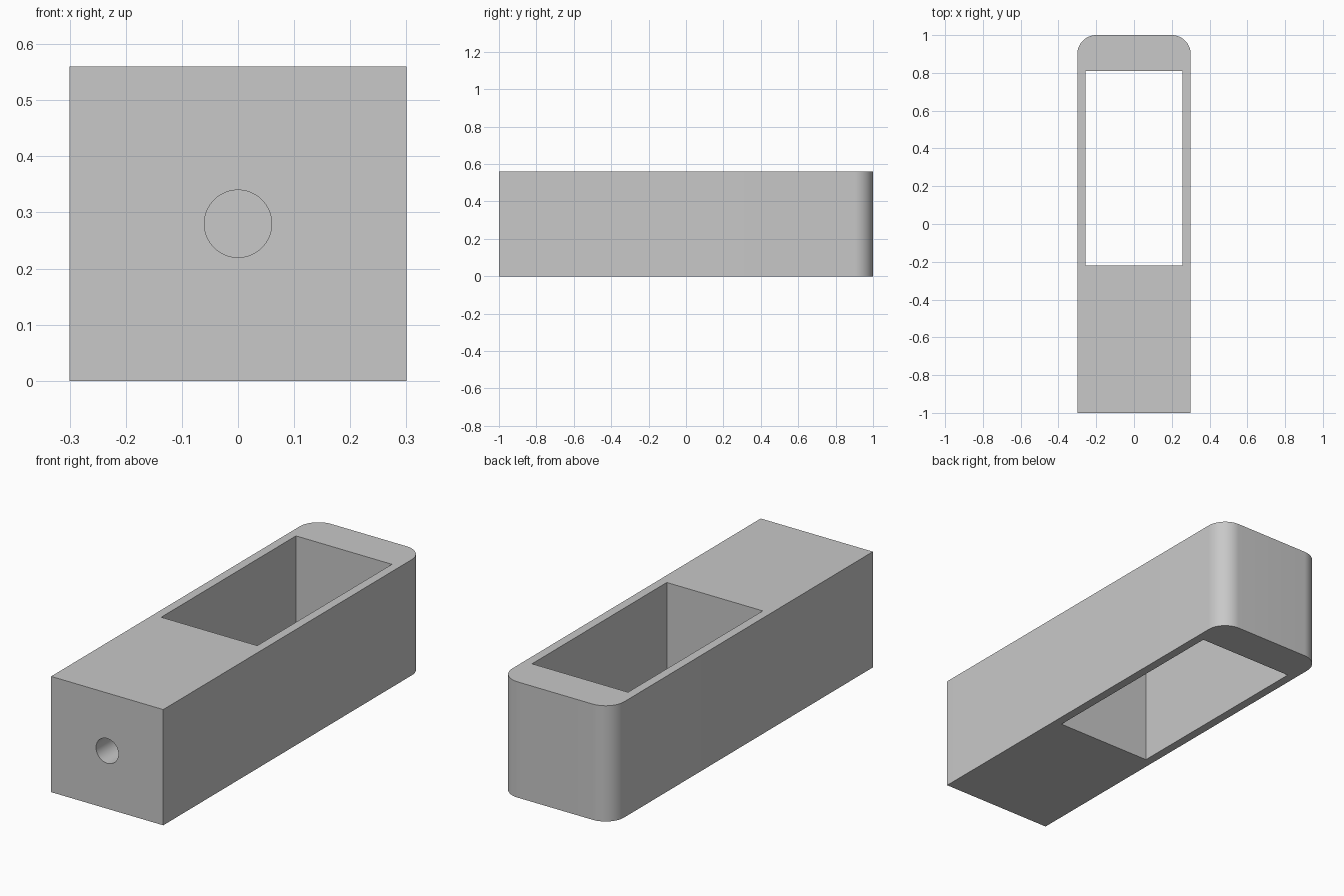
import bpy
import bmesh
from math import radians
from mathutils import Matrix, Vector

default = bpy.data.objects.get("Cube")
if default:
    bpy.data.objects.remove(default, do_unlink=True)

WIDTH, LENGTH, HEIGHT = 0.6, 2.0, 0.56

grey = bpy.data.materials.new("plain grey")
grey.use_nodes = True
colour = (0.58, 0.58, 0.58, 1)
grey.diffuse_color = colour
grey.node_tree.nodes["Principled BSDF"].inputs["Base Color"].default_value = colour


def make_object(name, bm):
    mesh = bpy.data.meshes.new(name)
    bm.to_mesh(mesh)
    bm.free()
    mesh.materials.append(grey)
    obj = bpy.data.objects.new(name, mesh)
    bpy.context.collection.objects.link(obj)
    return obj


def box(low, high):
    low, high = Vector(low), Vector(high)
    bm = bmesh.new()
    matrix = Matrix.Translation((low + high) / 2) @ Matrix.Diagonal((*(high - low), 1))
    bmesh.ops.create_cube(bm, size=1, matrix=matrix)
    return bm


# Block with its two upright rear edges rounded
bm = box((-WIDTH / 2, -LENGTH / 2, 0), (WIDTH / 2, LENGTH / 2, HEIGHT))
rear_edges = [e for e in bm.edges if all(v.co.y > 0 for v in e.verts)
              and abs(e.verts[0].co.z - e.verts[1].co.z) > 0.1]
bmesh.ops.bevel(bm, geom=rear_edges, offset=0.1, segments=16, profile=0.5, affect="EDGES")
body = make_object("housing_body", bm)

# Rectangular opening through the full height
opening = make_object("opening_cutter", box((-0.257, -0.22, -0.1), (0.257, 0.81, HEIGHT + 0.1)))

# Round bore entering the front face
bm = bmesh.new()
bmesh.ops.create_cone(bm, cap_ends=True, segments=64, radius1=0.06, radius2=0.06, depth=0.5,
                      matrix=Matrix.Translation((0, -0.85, HEIGHT / 2))
                      @ Matrix.Rotation(radians(90), 4, "X"))
bore = make_object("bore_cutter", bm)

# Cut both holes, then discard the cutters
bpy.ops.object.select_all(action="DESELECT")
body.select_set(True)
bpy.context.view_layer.objects.active = body
for cutter in (opening, bore):
    cutter.hide_render = True
    cut = body.modifiers.new(cutter.name, "BOOLEAN")
    cut.operation = "DIFFERENCE"
    cut.solver = "EXACT"
    cut.object = cutter
    bpy.ops.object.modifier_apply(modifier=cut.name)
    bpy.data.objects.remove(cutter, do_unlink=True)

bpy.ops.object.shade_smooth_by_angle(angle=radians(30))
